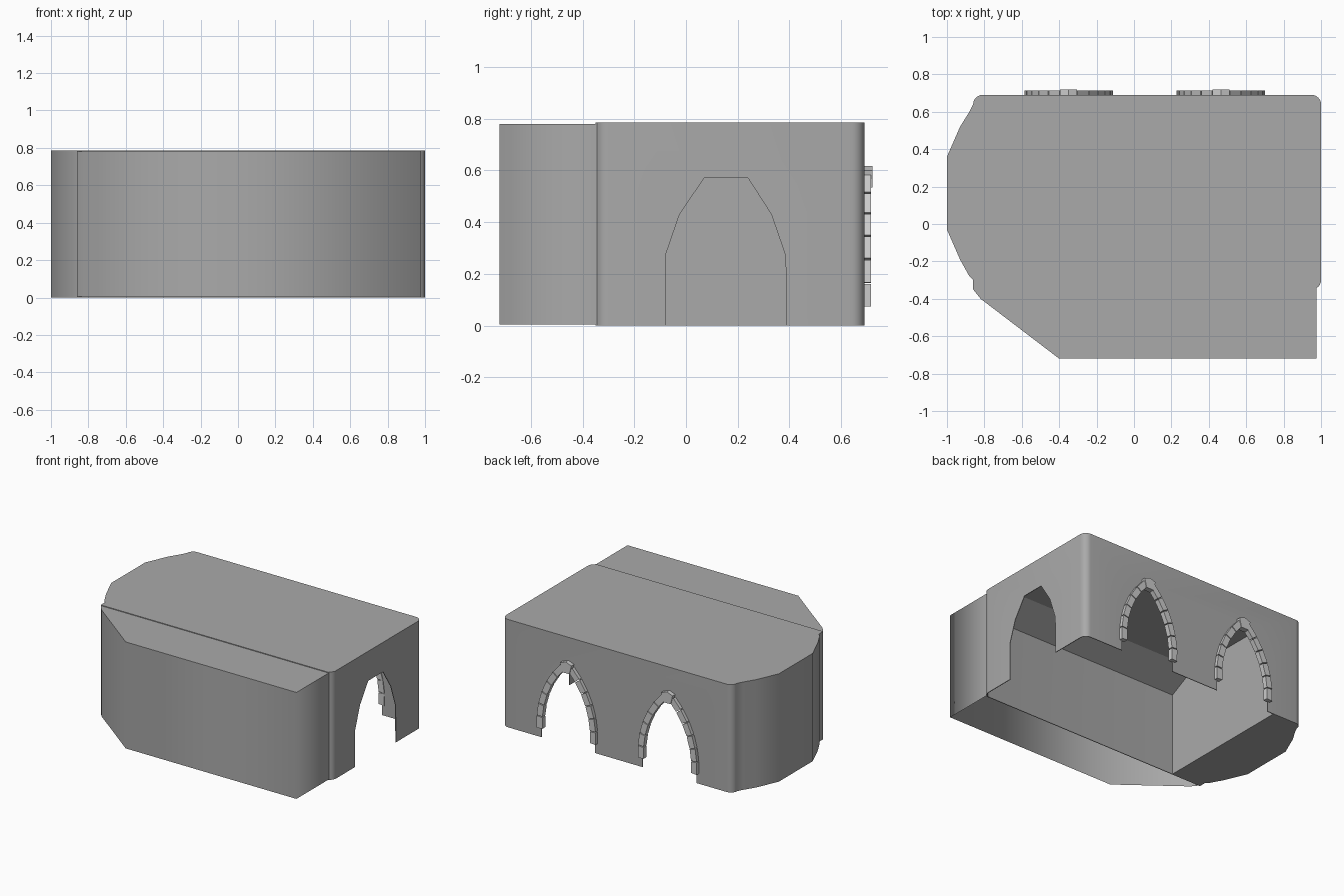
import bpy, bmesh
from math import sin, cos, radians, asin

if "Cube" in bpy.data.objects:
    bpy.data.objects.remove(bpy.data.objects["Cube"])

AXES = {
    "x": lambda a, b, t: (t, a, b),   # profile in y,z
    "y": lambda a, b, t: (a, t, b),   # profile in x,z
    "z": lambda a, b, t: (a, b, t),   # profile in x,y
}


def grey(name, v):
    mat = bpy.data.materials.new(name)
    mat.diffuse_color = (v, v, v, 1)
    mat.use_nodes = True
    mat.node_tree.nodes["Principled BSDF"].inputs["Base Color"].default_value = mat.diffuse_color
    return mat


WALL, STONE = grey("wall_grey", .4), grey("stone_grey", .65)


def prism(name, pts, axis, lo, hi, mat=WALL):
    bm = bmesh.new()
    put = AXES[axis]
    a = [bm.verts.new(put(u, v, lo)) for u, v in pts]
    b = [bm.verts.new(put(u, v, hi)) for u, v in pts]
    n = len(pts)
    bm.faces.new(a)
    bm.faces.new(b)
    for i in range(n):
        j = (i + 1) % n
        bm.faces.new((a[i], a[j], b[j], b[i]))
    bmesh.ops.recalc_face_normals(bm, faces=bm.faces)
    me = bpy.data.meshes.new(name)
    bm.to_mesh(me)
    bm.free()
    me.materials.append(mat)
    ob = bpy.data.objects.new(name, me)
    bpy.context.collection.objects.link(ob)
    return ob


def activate(ob):
    bpy.ops.object.select_all(action="DESELECT")
    ob.select_set(True)
    bpy.context.view_layer.objects.active = ob


def cut(ob, cutter, operation="DIFFERENCE"):
    cutter.hide_render = True
    mod = ob.modifiers.new("cut", "BOOLEAN")
    mod.operation, mod.solver, mod.object = operation, "EXACT", cutter
    activate(ob)
    bpy.ops.object.modifier_apply(modifier=mod.name)
    bpy.data.objects.remove(cutter)


def corner(cx, cy, start, r=0.05, n=6):
    return [(cx + r * cos(radians(start + 90 * i / n)),
             cy + r * sin(radians(start + 90 * i / n))) for i in range(n + 1)]


# Main hall: rounded corners and a faceted bay on the left end
apse = [(-.88, .60), (-.93, .52), (-1, .36), (-1, -.03), (-.93, -.19), (-.88, -.28)]
footprint = ([(.975, -.35)] + corner(.95, -.30, -90)[2:] + corner(.95, .64, 0)
             + corner(-.81, .64, 90) + apse + [(-.86, -.30), (-.86, -.35)])
hall = prism("main_hall", footprint, "z", 0, .785)

# Hollow thin-walled room, open below, with a sloped ceiling
section = [(-.345, -.1), (-.345, .60), (-.13, .71), (.47, .71), (.685, .60), (.685, -.1)]
room = prism("room_cutter", section, "x", -.62, 1.0)
plan = corner(.95, -.30, -90, .045) + corner(.95, .64, 0, .045) + [(-.7, .685), (-.7, -.345)]
cut(room, prism("plan_cutter", plan, "z", -.05, .9), "INTERSECT")
cut(hall, room)

# Doorway in the right wall
door = [(-.08, -.1), (-.08, .27), (-.025, .43), (.07, .57),
        (.24, .57), (.33, .43), (.385, .27), (.39, -.1)]
cut(hall, prism("door_cutter", door, "x", .9, 1.1))

# Pointed arches in the back wall
ARCH_X = (-.35, .465)
CX, CZ, R_OUT, R_IN, R_MID = -.419, .12, .657, .612, .635


def arc_pt(r, a):
    return CX + r * cos(a), CZ + r * sin(a)


top = asin(.45 / R_MID)
half = [(R_MID + CX, -.1)] + [arc_pt(R_MID, top * i / 6) for i in range(7)]
opening = half + [(-u, v) for u, v in reversed(half)]
for x in ARCH_X:
    cut(hall, prism("arch_cutter", [(u + x, v) for u, v in opening], "y", .6, .8))
activate(hall)
bpy.ops.object.shade_smooth_by_angle(angle=radians(25))

# Front block: chamfered, open underneath and towards the hall, softly shaded sides
front = [(.975, -.35), (-.86, -.35), (-.82, -.40), (-.4, -.72), (.975, -.72)]
block = prism("front_block", front, "z", .005, .78)
bm = bmesh.new()
bm.from_mesh(block.data)
hidden = [f for f in bm.faces if f.normal.z < -.9 or f.normal.y > .9]
bmesh.ops.delete(bm, geom=hidden, context="FACES_ONLY")
for f in bm.faces:
    f.smooth = True
for e in bm.edges:
    e.smooth = min(v.co.z for v in e.verts) < .7   # crisp roof edge
bm.to_mesh(block.data)
bm.free()

# Stone surrounds: separate wedge blocks and a keystone per arch
N, A0, A1, GAP = 6, -.076, .785, .005
step = (A1 - A0) / N
for x in ARCH_X:
    for side in (-1, 1):
        for i in range(N):
            a, b = A0 + i * step + GAP, A0 + (i + 1) * step - GAP
            quad = [arc_pt(R_IN, a), arc_pt(R_OUT, a), arc_pt(R_OUT, b), arc_pt(R_IN, b)]
            prism("arch_stone", [(x + side * u, v) for u, v in quad], "y", .68, .715, STONE)
    key = [(-.03, .535), (.03, .535), (.046, .60), (0, .617), (-.046, .60)]
    prism("keystone", [(x + u, v) for u, v in key], "y", .68, .72, STONE)
